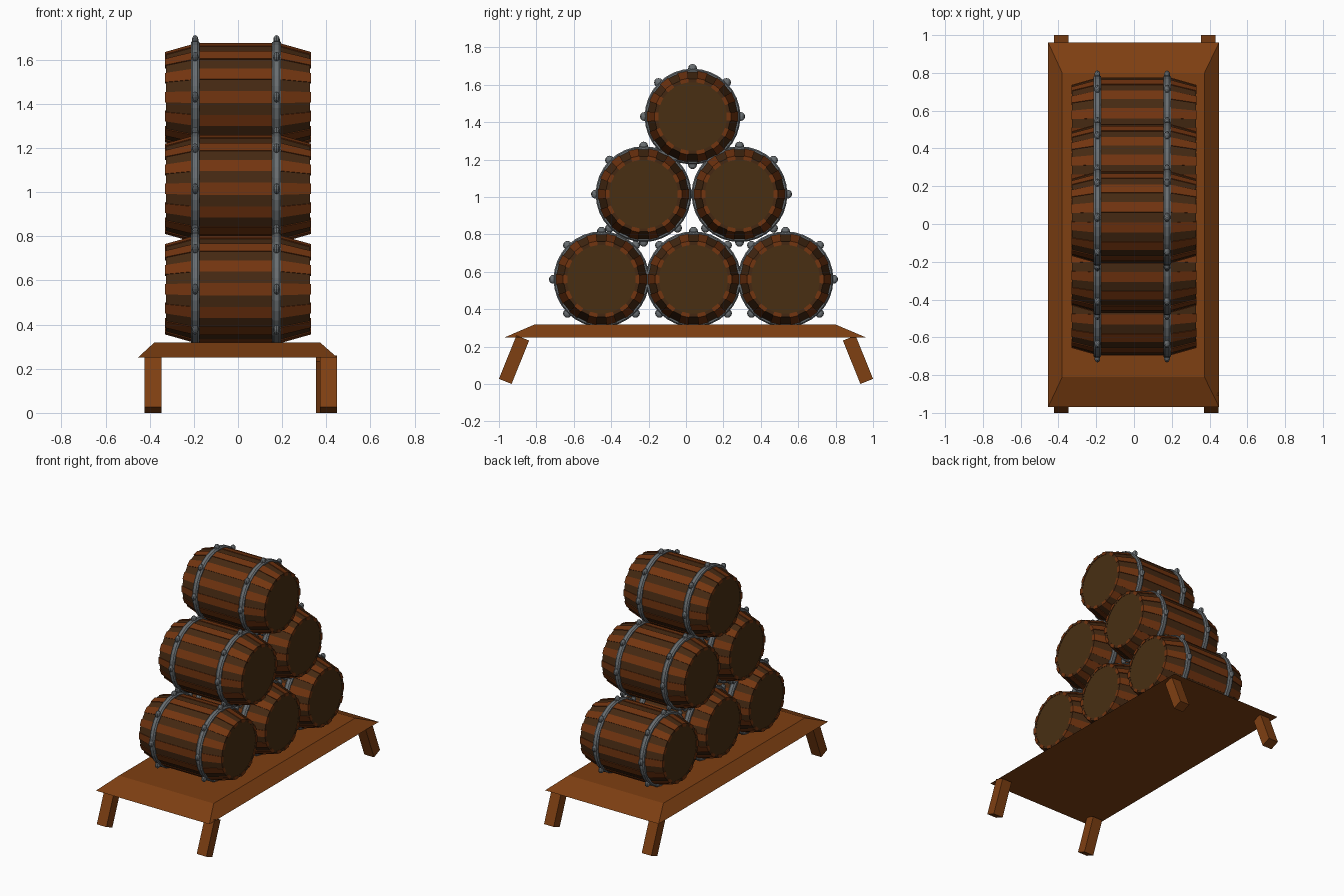
import bpy, bmesh
from math import pi, sin, cos, radians
from mathutils import Matrix, Vector

if "Cube" in bpy.data.objects:
    bpy.data.objects.remove(bpy.data.objects["Cube"])


def material(name, rgb):
    m = bpy.data.materials.new(name)
    m.diffuse_color = (*rgb, 1)
    m.use_nodes = True
    m.node_tree.nodes["Principled BSDF"].inputs["Base Color"].default_value = m.diffuse_color
    return m


PLANK = material("plank_wood", (0.21, 0.05, 0.006))
LIGHT = material("light_wood", (0.17, 0.035, 0.005))
DARK = material("dark_wood", (0.06, 0.022, 0.006))
HEAD = material("head_wood", (0.065, 0.028, 0.006))
METAL = material("hoop_metal", (0.14, 0.155, 0.165))


def to_mesh(name, bm, mat):
    bmesh.ops.recalc_face_normals(bm, faces=bm.faces)
    me = bpy.data.meshes.new(name)
    bm.to_mesh(me)
    bm.free()
    me.materials.append(mat)
    return me


def place(name, me, loc=(0, 0, 0)):
    ob = bpy.data.objects.new(name, me)
    ob.location = loc
    bpy.context.collection.objects.link(ob)
    return ob


def skin(bm, rings, closed=False):
    """Bridge rings of points with quads, capping the ends of open strips."""
    vs = [[bm.verts.new(p) for p in r] for r in rings]
    n = len(vs[0])
    for i in range(len(vs) if closed else len(vs) - 1):
        a, b = vs[i], vs[(i + 1) % len(vs)]
        for j in range(n):
            k = (j + 1) % n
            bm.faces.new((a[j], a[k], b[k], b[j]))
    if not closed:
        bm.faces.new(vs[0])
        bm.faces.new(vs[-1])


def polar(x, r, a):
    return (x, r * cos(a), r * sin(a))


STAVES = 28


def staves(name, first, lift, end, mat):
    # every second stave: flat middle, tapering to the ends
    bm = bmesh.new()
    half = pi / STAVES
    profile = [(-end, 0.206), (-0.19, 0.246), (0.19, 0.246), (end, 0.206)]
    for i in range(first, STAVES, 2):
        a = 2 * pi * i / STAVES
        rings = []
        for x, r in profile:
            o, n = r + lift, r - 0.022
            rings.append([polar(x, o, a - half), polar(x, o, a + half),
                          polar(x, n, a + half), polar(x, n, a - half)])
        skin(bm, rings)
    return to_mesh(name, bm, mat)


def heads():
    # solid plug whose two faces are the barrel heads
    bm = bmesh.new()
    bmesh.ops.create_cone(bm, cap_ends=True, segments=28, radius1=0.2, radius2=0.2,
                          depth=0.65, matrix=Matrix.Rotation(pi / 2, 4, 'Y'))
    return to_mesh("barrel_heads", bm, HEAD)


def hoops():
    # bevelled metal bands with eight rivets each
    bm = bmesh.new()
    section = [(-0.02, 0.232), (-0.02, 0.249), (-0.011, 0.256),
               (0.011, 0.256), (0.02, 0.249), (0.02, 0.232)]
    for cx in (-0.194, 0.175):
        skin(bm, [[polar(cx + x, r, 2 * pi * i / 32) for x, r in section]
                  for i in range(32)], closed=True)
        for i in range(8):
            m = (Matrix.Translation(polar(cx, 0.257, i * pi / 4))
                 @ Matrix.Diagonal((0.016, 0.024, 0.024, 1)))
            bmesh.ops.create_uvsphere(bm, u_segments=10, v_segments=6, radius=1, matrix=m)
    return to_mesh("barrel_hoops", bm, METAL)


# Six barrels sharing the same parts
parts = {
    "light_staves": staves("light_staves", 0, 0.0, 0.33, LIGHT),
    "dark_staves": staves("dark_staves", 1, -0.004, 0.327, DARK),
    "heads": heads(),
    "hoops": hoops(),
}
spots = [(-0.452, 0.56), (0.04, 0.56), (0.532, 0.56),
         (-0.227, 1.015), (0.286, 1.015), (0.035, 1.43)]
for i, (y, z) in enumerate(spots, 1):
    for part, me in parts.items():
        place(f"barrel_{i}_{part}", me, (0, y, z))

# Platform with sloping edges
bm = bmesh.new()
skin(bm, [[(-0.454, -0.968, 0.25), (0.45, -0.968, 0.25), (0.45, 0.96, 0.25), (-0.454, 0.96, 0.25)],
          [(-0.38, -0.81, 0.318), (0.373, -0.81, 0.318), (0.373, 0.80, 0.318), (-0.38, 0.80, 0.318)]])
place("platform", to_mesh("platform", bm, PLANK))

# Splayed legs
for name, x, side in (("front_left_leg", -0.386, -1), ("front_right_leg", 0.41, -1),
                      ("back_left_leg", -0.386, 1), ("back_right_leg", 0.392, 1)):
    bm = bmesh.new()
    bmesh.ops.create_cube(bm, size=1, matrix=Matrix.Rotation(side * radians(21.9), 4, 'X')
                          @ Matrix.Diagonal((0.077, 0.073, 0.25, 1)))
    place(name, to_mesh(name, bm, PLANK), (x, side * 0.9195, 0.13))
